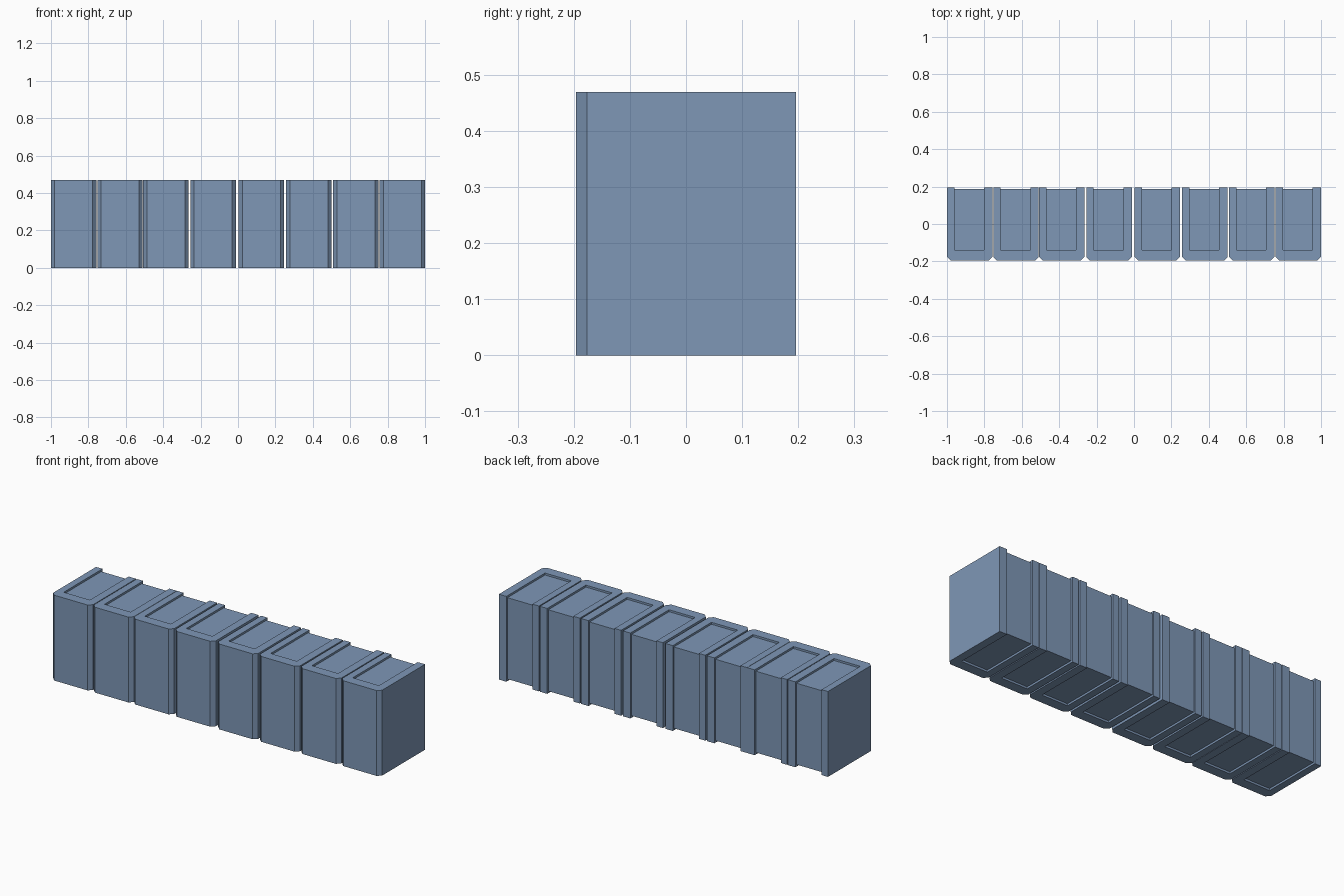
import bpy, bmesh

if "Cube" in bpy.data.objects:
    bpy.data.objects.remove(bpy.data.objects["Cube"])

W, D, H = 0.243, 0.392, 0.469     # one book: width, depth, height
TL, TR, SPINE = 0.039, 0.045, 0.056   # left board, right board, spine thickness
CH = 0.02                         # spine corner chamfer
RECESS = 0.011                    # pages sit below the cover edges
EDGE = 0.010                      # pages sit in from the fore edge

blue = bpy.data.materials.new("slate_blue")
blue.diffuse_color = (0.21, 0.31, 0.47, 1)
blue.use_nodes = True
blue.node_tree.nodes["Principled BSDF"].inputs["Base Color"].default_value = blue.diffuse_color


def prism(name, outline, z0, z1, x):
    """Extrude a flat outline from z0 to z1."""
    bm = bmesh.new()
    face = bm.faces.new([bm.verts.new((px, py, z0)) for px, py in outline])
    ext = bmesh.ops.extrude_face_region(bm, geom=[face])
    moved = [v for v in ext["geom"] if isinstance(v, bmesh.types.BMVert)]
    bmesh.ops.translate(bm, vec=(0, 0, z1 - z0), verts=moved)
    bmesh.ops.recalc_face_normals(bm, faces=bm.faces)
    mesh = bpy.data.meshes.new(name)
    bm.to_mesh(mesh)
    bm.free()
    mesh.materials.append(blue)
    obj = bpy.data.objects.new(name, mesh)
    obj.location.x = x
    bpy.context.collection.objects.link(obj)
    return obj


# U-shaped cover with chamfered spine corners
w, d = W / 2, D / 2
y_in = -d + SPINE
cover = [(w - TR, y_in), (w - TR, d), (w, d), (w, -d + CH), (w - CH, -d),
         (-w + CH, -d), (-w, -d + CH), (-w, d), (-w + TL, d), (-w + TL, y_in)]

# page block, slightly tucked into the cover
x0, x1, y0, y1 = -w + TL - 0.003, w - TR + 0.003, y_in - 0.003, d - EDGE
pages = [(x0, y0), (x1, y0), (x1, y1), (x0, y1)]

# row of eight books
centres = [-0.8785, -0.631, -0.386, -0.1335, 0.1245, 0.379, 0.630, 0.8785]
for i, x in enumerate(centres, 1):
    prism(f"book_cover_{i}", cover, 0, H, x)
    prism(f"book_pages_{i}", pages, RECESS, H - RECESS, x)
